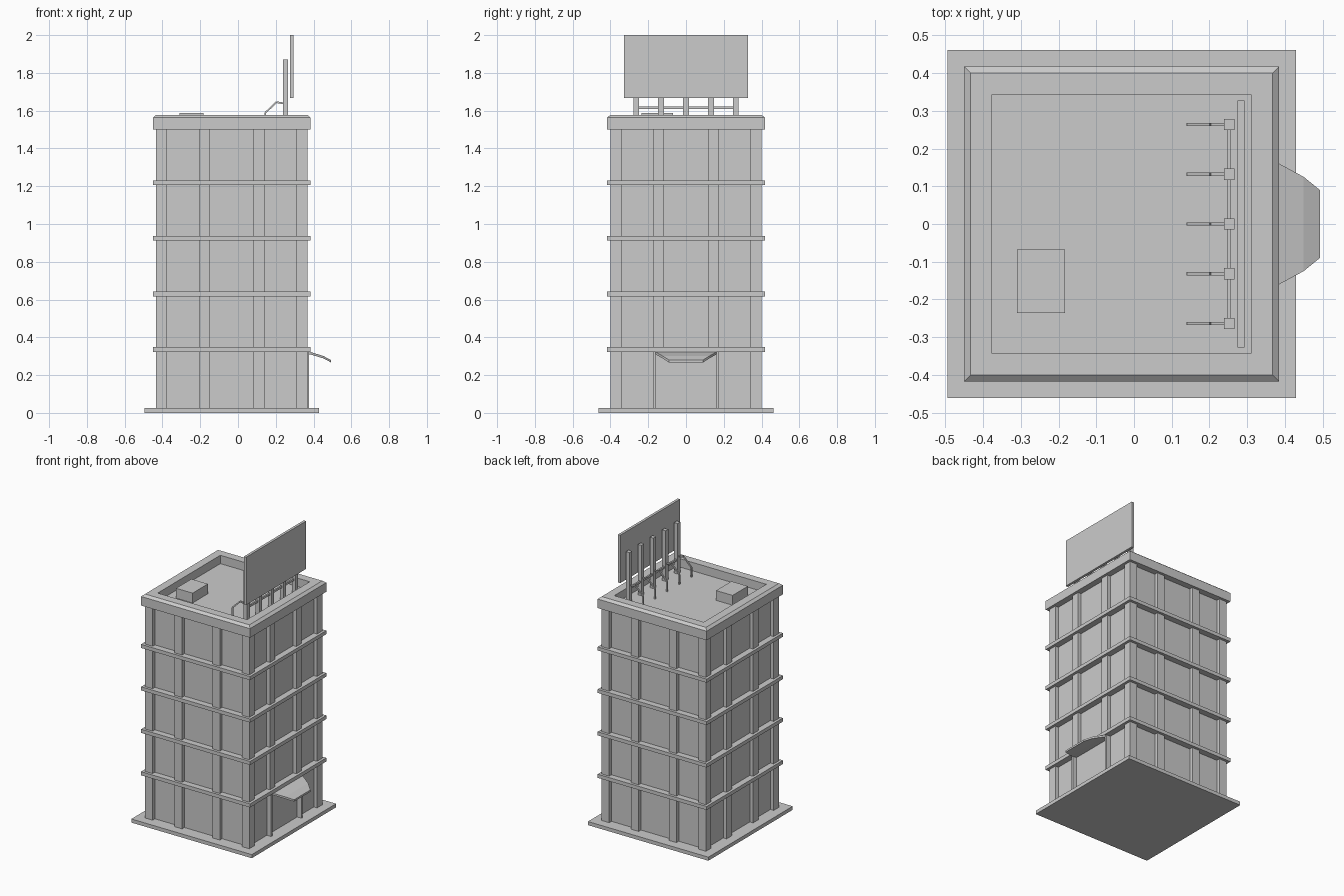
import bpy
from mathutils import Vector

if "Cube" in bpy.data.objects:
    bpy.data.objects.remove(bpy.data.objects["Cube"])

CX = -0.033          # tower axis in x
DECK = 1.52          # roof deck height


def mesh(name, verts, faces):
    me = bpy.data.meshes.new(name)
    me.from_pydata(verts, [], faces)
    me.update()
    ob = bpy.data.objects.new(name, me)
    bpy.context.collection.objects.link(ob)
    return ob


def box(name, x0, x1, y0, y1, z0, z1):
    verts = [(x, y, z) for z in (z0, z1) for x, y in ((x0, y0), (x1, y0), (x1, y1), (x0, y1))]
    return mesh(name, verts, [(3, 2, 1, 0), (4, 5, 6, 7), (0, 1, 5, 4),
                              (1, 2, 6, 5), (2, 3, 7, 6), (3, 0, 4, 7)])


def square(name, half, z0, z1):
    return box(name, CX - half, CX + half, -half, half, z0, z1)


def bar(name, a, b, size):
    # square rod between two points
    a, b = Vector(a), Vector(b)
    ob = box(name, -size / 2, size / 2, -size / 2, size / 2, 0, (b - a).length)
    ob.rotation_mode = 'QUATERNION'
    ob.rotation_quaternion = (b - a).to_track_quat('Z', 'Y')
    ob.location = a
    return ob


# plinth, wall core and floor ledges
square("plinth", 0.462, 0, 0.025)
square("walls", 0.375, 0.025, DECK)
for i in range(4):
    z = 0.323 + i * 0.2943
    square("floor_ledge", 0.418, z, z + 0.025)

# parapet: square profile rings, bevelled outside and open in the middle
profile = [(0.418, 1.50), (0.418, 1.563), (0.40, 1.578), (0.343, 1.578), (0.343, 1.50)]
verts = [(CX + sx * h, sy * h, z) for h, z in profile
         for sx, sy in ((-1, -1), (1, -1), (1, 1), (-1, 1))]
n = len(profile)
faces = [(r * 4 + k, r * 4 + (k + 1) % 4, (r + 1) % n * 4 + (k + 1) % 4, (r + 1) % n * 4 + k)
         for r in range(n) for k in range(4)]
mesh("parapet", verts, faces)

# corner columns
for sx in (-1, 1):
    for sy in (-1, 1):
        xs = sorted((CX + sx * 0.342, CX + sx * 0.40))
        ys = sorted((sy * 0.342, sy * 0.40))
        box("corner_column", *xs, *ys, 0.025, 1.51)

# two pilasters on each side; on the entrance side they start above the door
for s in (-1, 1):
    for c in (-0.145, 0.145):
        ys = sorted((s * 0.37, s * 0.40))
        box("pilaster", CX + c - 0.029, CX + c + 0.029, *ys, 0.025, 1.51)
        xs = sorted((CX + s * 0.37, CX + s * 0.40))
        box("pilaster", *xs, c - 0.029, c + 0.029, 0.33 if s > 0 else 0.025, 1.51)

# door posts
for s in (-1, 1):
    ys = sorted((s * 0.16, s * 0.173))
    box("door_post", 0.335, 0.375, *ys, 0.025, 0.323)

# curved, tapering entrance canopy
rows = [(0.34, 0.172, 0.328), (0.385, 0.16, 0.322), (0.45, 0.125, 0.302), (0.493, 0.09, 0.28)]
verts = []
for x, h, z in rows:
    verts += [(x, -h, z), (x, h, z), (x, h, z - 0.013), (x, -h, z - 0.013)]
faces = [(0, 3, 2, 1), (12, 13, 14, 15)]
for r in range(3):
    for k in range(4):
        a, b = r * 4 + k, r * 4 + (k + 1) % 4
        faces.append((a, b, b + 4, a + 4))
canopy = mesh("entrance_canopy", verts, faces)
canopy.data.flip_normals()

# roof hatch
box("roof_box", -0.31, -0.183, -0.236, -0.068, DECK, 1.588)

# billboard with posts, braces and rail
box("billboard", 0.275, 0.293, -0.327, 0.327, 1.668, 2.0)
box("billboard_rail", 0.246, 0.257, -0.263, 0.263, 1.608, 1.622)
for i in range(-2, 3):
    y = i * 0.132
    box("billboard_post", 0.239, 0.266, y - 0.015, y + 0.015, DECK, 1.87)
    path = [(0.144, y, DECK), (0.144, y, 1.588), (0.203, y, 1.645), (0.25, y, 1.637)]
    for a, b in zip(path, path[1:]):
        bar("billboard_brace", a, b, 0.009)
